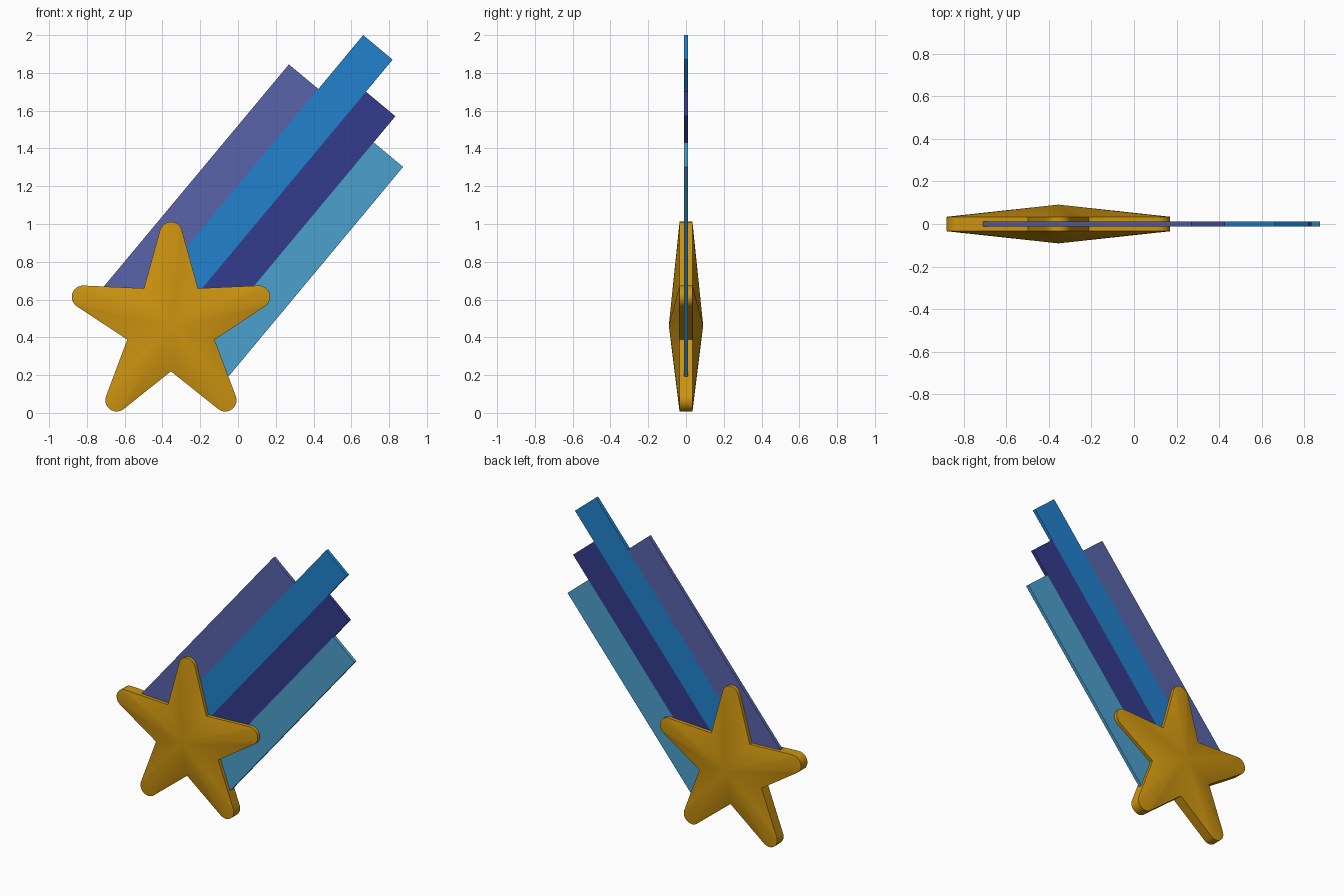
import bpy, bmesh
from math import sin, cos, radians, asin, atan2, hypot
from mathutils import Vector

cube = bpy.data.objects.get("Cube")
if cube:
    bpy.data.objects.remove(cube, do_unlink=True)


def material(name, rgb):
    mat = bpy.data.materials.new(name)
    mat.use_nodes = True
    mat.diffuse_color = (*rgb, 1)
    mat.node_tree.nodes["Principled BSDF"].inputs["Base Color"].default_value = (*rgb, 1)
    return mat


def make_object(name, bm, mat):
    bmesh.ops.recalc_face_normals(bm, faces=bm.faces)
    mesh = bpy.data.meshes.new(name)
    bm.to_mesh(mesh)
    bm.free()
    mesh.materials.append(mat)
    obj = bpy.data.objects.new(name, mesh)
    bpy.context.collection.objects.link(obj)
    return obj


# Star: five tapered arms with round tips, raised to a point in the middle
CENTER = Vector((-0.355, 0, 0.463))
TIP_DIST, TIP_RADIUS, NOTCH_DIST = 0.489, 0.06, 0.243
RIM, PEAK, ARC_STEPS = 0.034, 0.091, 12


def star_outline():
    along, across = NOTCH_DIST * cos(radians(36)), NOTCH_DIST * sin(radians(36))
    run = TIP_DIST - along
    slope = atan2(across, run) - asin(TIP_RADIUS / hypot(run, across))
    sweep = radians(90) - slope  # where the straight sides meet the round tip
    points = []
    for arm in range(5):
        turn = radians(90 + 72 * arm)
        tip = Vector((cos(turn), 0, sin(turn))) * TIP_DIST
        for i in range(ARC_STEPS + 1):
            a = turn - sweep + 2 * sweep * i / ARC_STEPS
            points.append(CENTER + tip + Vector((cos(a), 0, sin(a))) * TIP_RADIUS)
        notch = turn + radians(36)
        points.append(CENTER + Vector((cos(notch), 0, sin(notch))) * NOTCH_DIST)
    return points


bm = bmesh.new()
outline = star_outline()
rings = []
for side in (-1, 1):
    ring = [bm.verts.new(p + Vector((0, side * RIM, 0))) for p in outline]
    peak = bm.verts.new(CENTER + Vector((0, side * PEAK, 0)))
    for i, v in enumerate(ring):
        bm.faces.new((ring[i - 1], v, peak))
    rings.append(ring)
front, back = rings
for i in range(len(outline)):
    bm.faces.new((front[i - 1], front[i], back[i], back[i - 1]))
star = make_object("star", bm, material("gold", (0.61, 0.296, 0.005)))
bpy.context.view_layer.objects.active = star
star.select_set(True)
bpy.ops.object.shade_smooth_by_angle(angle=radians(35))
star.select_set(False)

# Tail: four thin parallel bands trailing up and away from the star
ANGLE = radians(50.2)
ALONG = Vector((cos(ANGLE), 0, sin(ANGLE)))
ACROSS = Vector((sin(ANGLE), 0, -cos(ANGLE)))
WIDTH, FIRST_EDGE, HALF_THICK = 0.203, -0.974, 0.011
bands = [
    ("violet_band", (0.098, 0.127, 0.402), 0.03, 1.59),
    ("blue_band", (0.0152, 0.223, 0.61), 0.05, 1.961),
    ("indigo_band", (0.034, 0.045, 0.27), 0.10, 1.74),
    ("sky_blue_band", (0.07, 0.352, 0.61), 0.11, 1.56),
]
for n, (name, rgb, start, end) in enumerate(bands):
    edge = FIRST_EDGE + n * WIDTH
    bm = bmesh.new()
    corners = [(start, edge), (end, edge), (end, edge + WIDTH), (start, edge + WIDTH)]
    face = bm.faces.new([bm.verts.new(ALONG * a + ACROSS * c - Vector((0, HALF_THICK, 0)))
                         for a, c in corners])
    grown = bmesh.ops.extrude_face_region(bm, geom=[face], use_keep_orig=True)
    moved = [g for g in grown["geom"] if isinstance(g, bmesh.types.BMVert)]
    bmesh.ops.translate(bm, verts=moved, vec=(0, 2 * HALF_THICK, 0))
    make_object(name, bm, material(name.replace("_band", "").replace("_", " "), rgb))
